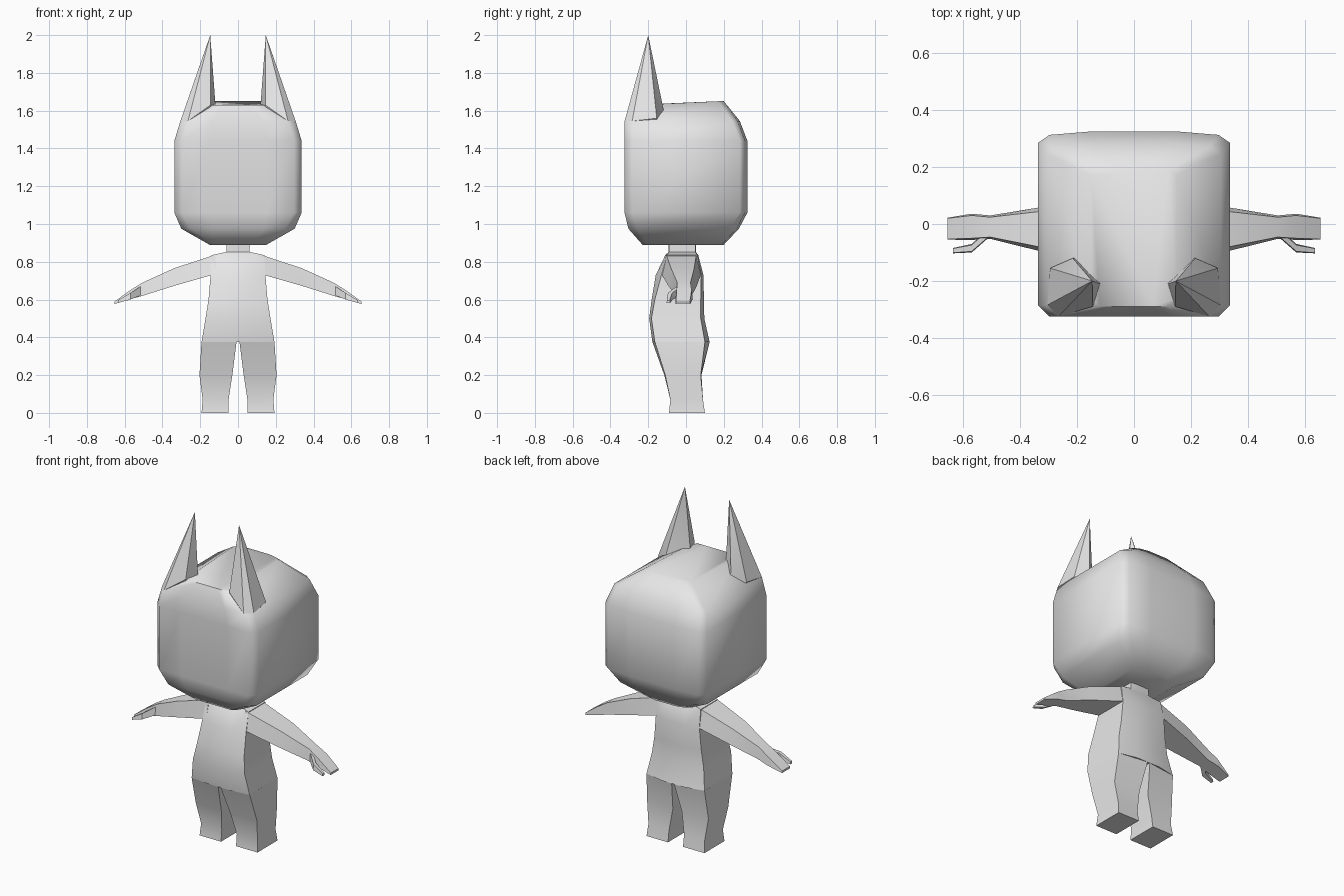
import bpy, bmesh, math
from mathutils import Vector

grey = bpy.data.materials.new("plain grey")
grey.diffuse_color = (0.8, 0.8, 0.8, 1)


def loft(name, rings, angle, mirror=False):
    """Skin a stack of equal-length rings, cap both ends, optionally mirror in x."""
    bm = bmesh.new()
    sides = (1, -1) if mirror else (1,)
    for s in sides:
        vs = [[bm.verts.new((p[0] * s, p[1], p[2])) for p in r] for r in rings]
        for a, b in zip(vs, vs[1:]):
            n = len(a)
            for i in range(n):
                j = (i + 1) % n
                bm.faces.new((a[i], a[j], b[j], b[i]))
        bm.faces.new(vs[0])
        bm.faces.new(vs[-1])
    bmesh.ops.remove_doubles(bm, verts=bm.verts, dist=0.0004)
    bmesh.ops.recalc_face_normals(bm, faces=bm.faces)
    me = bpy.data.meshes.new(name)
    bm.to_mesh(me)
    bm.free()
    me.materials.append(grey)
    ob = bpy.data.objects.new(name, me)
    bpy.context.collection.objects.link(ob)
    bpy.ops.object.select_all(action='DESELECT')
    ob.select_set(True)
    bpy.context.view_layer.objects.active = ob
    bpy.ops.object.shade_smooth_by_angle(angle=math.radians(angle))
    return ob


# Head: rounded block from chamfered outlines (z, half width, front, back, chamfer)
def head_ring(z, hx, yf, yb, c, zf=None):
    zf = z if zf is None else zf
    half = [(hx * 0.45, yf, zf), (hx - c, yf, zf), (hx, yf + c, zf),
            (hx, yb - c, z), (hx - c, yb - 0.012, z), (hx * 0.45, yb, z)]
    return half + [(-x, y, q) for x, y, q in reversed(half)]


loft("head", [head_ring(*r) for r in (
    (0.89, 0.15, -0.23, 0.20, 0.03),
    (0.975, 0.30, -0.305, 0.28, 0.05),
    (1.06, 0.337, -0.325, 0.325, 0.04),
    (1.44, 0.337, -0.325, 0.325, 0.04),
    (1.545, 0.305, -0.325, 0.285, 0.04),
    (1.65, 0.15, -0.29, 0.20, 0.03, 1.63))], 60)

# Ears: spikes flush with the front of the head, roots sunk inside it
base = [(0.145, -0.29, 1.63), (0.265, -0.325, 1.545), (0.305, -0.285, 1.545),
        (0.295, -0.155, 1.56), (0.215, -0.12, 1.61), (0.12, -0.21, 1.64)]
core, tip = Vector((0.1, -0.1, 1.3)), Vector((0.147, -0.2, 2.0))
loft("ears", [[Vector(p).lerp(core, 0.25) for p in base], base,
              [Vector(p).lerp(tip, 0.995) for p in base]], 40, mirror=True)


# Torso with neck (z, half width, centre front, side front, side back, centre back)
def torso_ring(z, hx, yf, sf, sb, yb):
    m = hx * 0.4
    half = [(m, yf, z), (hx, sf, z), (hx, sb, z), (m, yb, z)]
    return half + [(-x, y, q) for x, y, q in reversed(half)]


loft("torso", [torso_ring(*r) for r in (
    (0.375, 0.193, -0.178, -0.165, 0.10, 0.125),
    (0.50, 0.172, -0.195, -0.183, 0.078, 0.097),
    (0.60, 0.156, -0.182, -0.165, 0.078, 0.095),
    (0.73, 0.145, -0.16, -0.13, 0.08, 0.092),
    (0.835, 0.14, -0.11, -0.10, 0.06, 0.065),
    (0.852, 0.062, -0.092, -0.09, 0.05, 0.052),
    (0.91, 0.062, -0.092, -0.09, 0.05, 0.052))], 40)

# Legs (z, inner x, outer x, inner front, outer front, outer back, inner back)
loft("legs", [[(xi, fi, z), (xo, fo, z), (xo, bo, z), (xi, bi, z)]
              for z, xi, xo, fi, fo, bo, bi in (
    (0.0, 0.05, 0.193, -0.09, -0.09, 0.10, 0.10),
    (0.07, 0.05, 0.187, -0.083, -0.083, 0.09, 0.09),
    (0.20, 0.03, 0.204, -0.115, -0.11, 0.078, 0.082),
    (0.376, 0.008, 0.193, -0.178, -0.165, 0.10, 0.125))], 40, mirror=True)


# Arms and thumbs: tapered sections (x, front, back, top, bottom, top inset)
def limb_ring(x, yf, yb, zt, zb, inset):
    return [(x, yf, zb), (x, yb, zb), (x, yb - inset, zt), (x, yf + inset, zt)]


loft("arms", [limb_ring(*r) for r in (
    (0.12, -0.13, 0.08, 0.838, 0.735, 0.025),
    (0.34, -0.093, 0.057, 0.765, 0.672, 0.014),
    (0.505, -0.052, 0.03, 0.69, 0.62, 0.006),
    (0.57, -0.056, 0.036, 0.65, 0.602, 0.006),
    (0.655, -0.055, 0.022, 0.588, 0.576, 0.002))], 35, mirror=True)

loft("thumbs", [limb_ring(*r) for r in (
    (0.515, -0.052, -0.02, 0.67, 0.622, 0.004),
    (0.57, -0.10, -0.07, 0.635, 0.60, 0.004),
    (0.635, -0.103, -0.084, 0.596, 0.582, 0.002))], 35, mirror=True)
